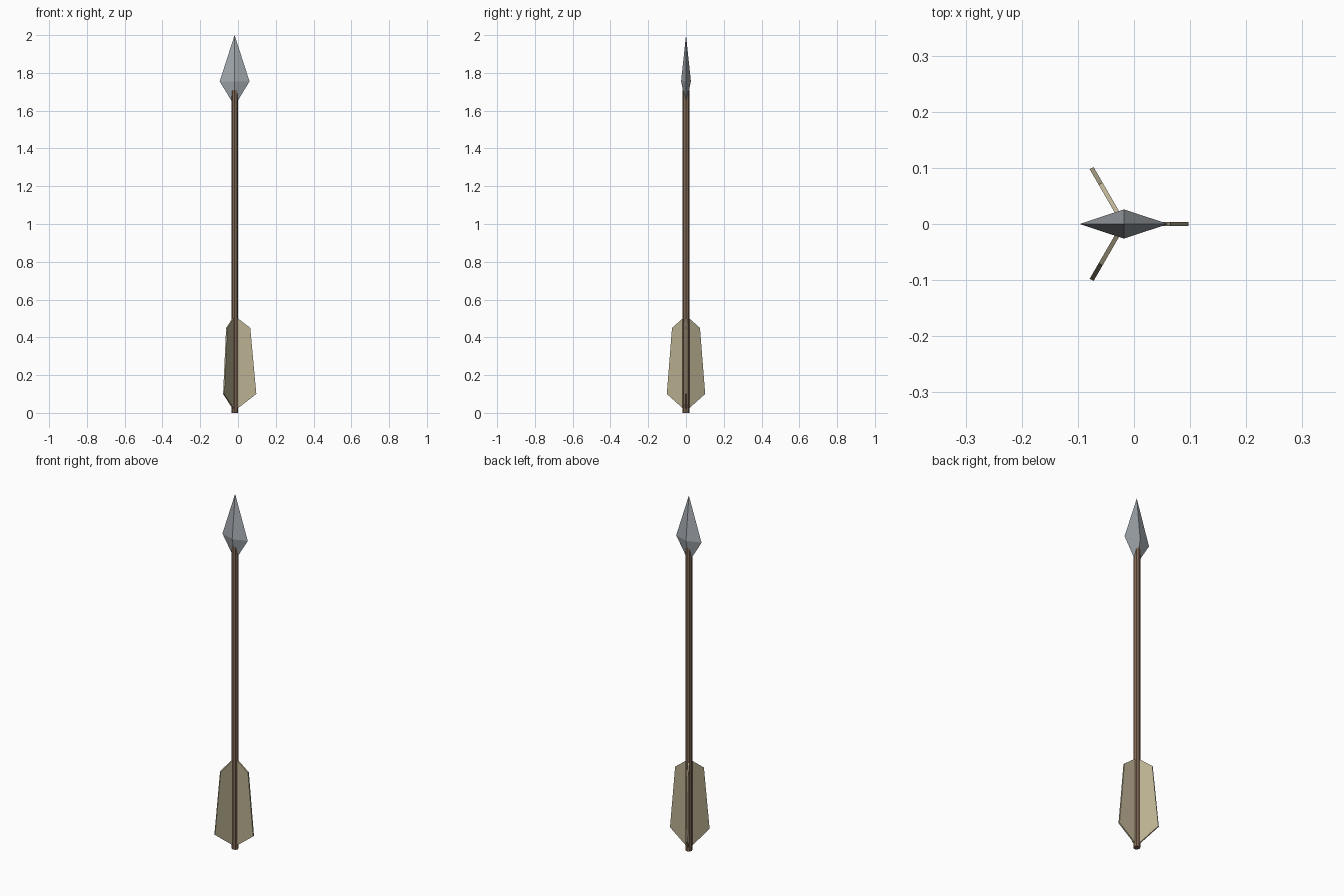
import bpy, bmesh
from math import radians
from mathutils import Matrix

if "Cube" in bpy.data.objects:
    bpy.data.objects.remove(bpy.data.objects["Cube"])

AXIS_X = -0.018  # shaft axis, so the whole arrow is centred on x = 0


def material(name, rgb):
    m = bpy.data.materials.new(name)
    m.diffuse_color = (*rgb, 1)
    m.use_nodes = True
    m.node_tree.nodes["Principled BSDF"].inputs["Base Color"].default_value = m.diffuse_color
    return m


def add_object(name, bm, mat, turn=0):
    bmesh.ops.recalc_face_normals(bm, faces=bm.faces)
    mesh = bpy.data.meshes.new(name)
    bm.to_mesh(mesh)
    bm.free()
    mesh.materials.append(mat)
    ob = bpy.data.objects.new(name, mesh)
    ob.location.x = AXIS_X
    ob.rotation_euler.z = radians(turn)
    bpy.context.collection.objects.link(ob)
    return ob


wood = material("wood", (0.22, 0.14, 0.09))
feather = material("feather", (0.50, 0.44, 0.29))
steel = material("steel", (0.36, 0.39, 0.42))

# Shaft: eight-sided rod running into the head
bm = bmesh.new()
bmesh.ops.create_cone(bm, cap_ends=True, segments=8, radius1=0.0175, radius2=0.0175,
                      depth=1.71, matrix=Matrix.Translation((0, 0, 0.855)))
add_object("shaft", bm, wood)

# Arrowhead: flattened four-sided double pyramid
bm = bmesh.new()
tip = bm.verts.new((0, 0, 2.0))
base = bm.verts.new((0, 0, 1.625))
ring = [bm.verts.new(p) for p in
        ((0.079, 0, 1.755), (0, 0.026, 1.755), (-0.079, 0, 1.755), (0, -0.026, 1.755))]
for i in range(4):
    a, b = ring[i], ring[(i + 1) % 4]
    bm.faces.new((a, b, tip))
    bm.faces.new((b, a, base))
add_object("arrowhead", bm, steel)

# Fletching: three thin vanes around the shaft
PROFILE = ((0.005, 0.02), (0.018, 0.025), (0.115, 0.10),
           (0.083, 0.45), (0.018, 0.50), (0.005, 0.505))
THICK = 0.008
for n in range(3):
    bm = bmesh.new()
    face = bm.faces.new([bm.verts.new((r, -THICK / 2, z)) for r, z in PROFILE])
    out = bmesh.ops.extrude_face_region(bm, geom=[face], use_keep_orig=True)
    bmesh.ops.translate(bm, vec=(0, THICK, 0),
                        verts=[v for v in out["geom"] if isinstance(v, bmesh.types.BMVert)])
    add_object(f"fletching_{n + 1}", bm, feather, 120 * n)
